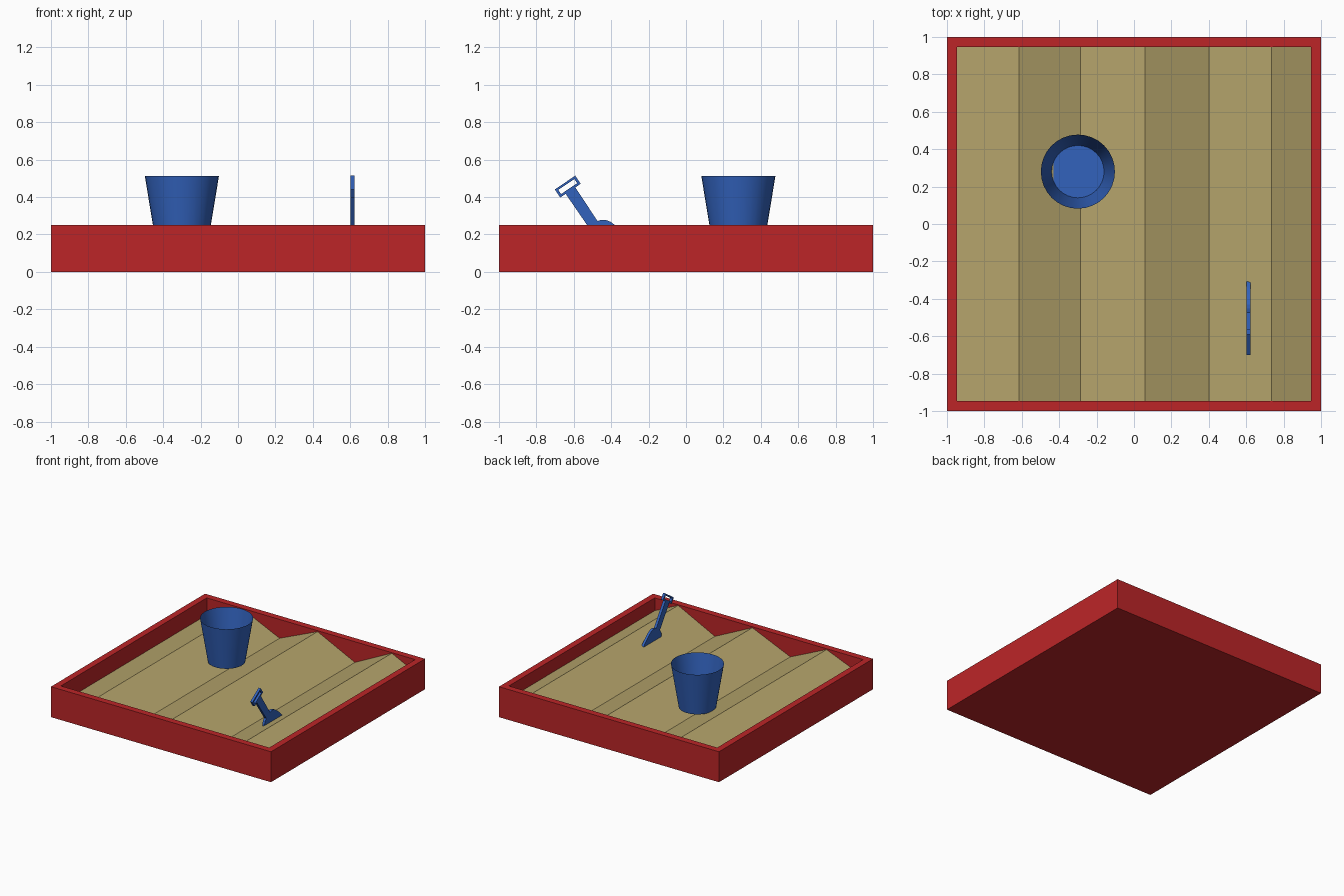
import bpy, bmesh, math
from mathutils import Vector

if "Cube" in bpy.data.objects:
    bpy.data.objects.remove(bpy.data.objects["Cube"])


def material(name, rgb):
    lin = [((c / 255 + 0.055) / 1.055) ** 2.4 for c in rgb]
    m = bpy.data.materials.new(name)
    m.diffuse_color = (*lin, 1)
    m.use_nodes = True
    m.node_tree.nodes["Principled BSDF"].inputs["Base Color"].default_value = m.diffuse_color
    return m


RED = material("red_paint", (188, 37, 39))
SAND = material("sand", (182, 165, 108))
BLUE = material("blue_plastic", (50, 98, 188))


def make_object(name, bm, mat):
    bmesh.ops.recalc_face_normals(bm, faces=bm.faces)
    me = bpy.data.meshes.new(name)
    bm.to_mesh(me)
    bm.free()
    me.materials.append(mat)
    ob = bpy.data.objects.new(name, me)
    bpy.context.collection.objects.link(ob)
    return ob


def prism(bm, points, offset):
    """Extrude a closed 3D outline along offset."""
    face = bm.faces.new([bm.verts.new(p) for p in points])
    ext = bmesh.ops.extrude_face_region(bm, geom=[face], use_keep_orig=True)
    moved = [g for g in ext["geom"] if isinstance(g, bmesh.types.BMVert)]
    bmesh.ops.translate(bm, verts=moved, vec=offset)


# Open wooden box: cube with the top inset and pushed down to the floor
HEIGHT, WALL, FLOOR = 0.25, 0.053, 0.02
bm = bmesh.new()
bmesh.ops.create_cube(bm, size=1)
for v in bm.verts:
    v.co = (v.co.x * 2, v.co.y * 2, (v.co.z + 0.5) * HEIGHT)
top = max(bm.faces, key=lambda f: f.calc_center_median().z)
bmesh.ops.inset_region(bm, faces=[top], thickness=WALL, use_even_offset=True)
ext = bmesh.ops.extrude_discrete_faces(bm, faces=[top])
for v in ext["faces"][0].verts:
    v.co.z = FLOOR
make_object("sandbox_frame", bm, RED)

# Sand with ridges running front to back
E = 1 - WALL
ridge = [(-E, 0.11), (-0.615, 0.243), (-0.285, 0.095), (0.06, 0.242),
         (0.40, 0.08), (0.735, 0.245), (E, 0.145)]
outline = [(-E, FLOOR)] + ridge + [(E, FLOOR)]
bm = bmesh.new()
prism(bm, [(x, -E, z) for x, z in outline], (0, 2 * E, 0))
make_object("sand_bed", bm, SAND)

# Bucket: open cone with a flat bottom
Z0, Z1 = 0.16, 0.512
bm = bmesh.new()
bmesh.ops.create_cone(bm, cap_ends=True, segments=32, radius1=0.14,
                      radius2=0.198, depth=Z1 - Z0)
bmesh.ops.translate(bm, verts=bm.verts, vec=(-0.3, 0.28, (Z0 + Z1) / 2))
lid = max(bm.faces, key=lambda f: f.calc_center_median().z)
bmesh.ops.delete(bm, geom=[lid], context="FACES_ONLY")
bucket = make_object("bucket", bm, BLUE)
bpy.context.view_layer.objects.active = bucket
bucket.select_set(True)
bpy.ops.object.shade_smooth_by_angle(angle=math.radians(35))

# Shovel: flat plate leaning in the y-z plane, u across and v down its axis
ACROSS, DOWN = Vector((0, 0.83, 0.56)), Vector((0, 0.56, -0.83))
ORIGIN, THICK = Vector((0.602, -0.50, 0.26)), 0.02


def on_shovel(u, v):
    return ORIGIN + ACROSS * u + DOWN * v


def plate(bm, uv):
    prism(bm, [on_shovel(u, v) for u, v in uv], (THICK, 0, 0))


# Shaft and rounded blade as one mirrored outline
half = [(0.031, -0.212), (0.029, 0.005), (0.05, 0.012), (0.068, 0.024),
        (0.084, 0.047), (0.095, 0.077), (0.108, 0.125), (0.116, 0.17),
        (0.07, 0.23), (0.03, 0.255)]
bm = bmesh.new()
plate(bm, half + [(-u, v) for u, v in reversed(half)])
make_object("shovel_blade_and_shaft", bm, BLUE)

# Grip: rectangular loop made of four mitred bars
bm = bmesh.new()
outer = [(-0.066, -0.262), (0.066, -0.262), (0.066, -0.21), (-0.066, -0.21)]
inner = [(-0.052, -0.25), (0.052, -0.25), (0.052, -0.223), (-0.052, -0.223)]
for i in range(4):
    j = (i + 1) % 4
    plate(bm, [outer[i], outer[j], inner[j], inner[i]])
make_object("shovel_grip", bm, BLUE)
